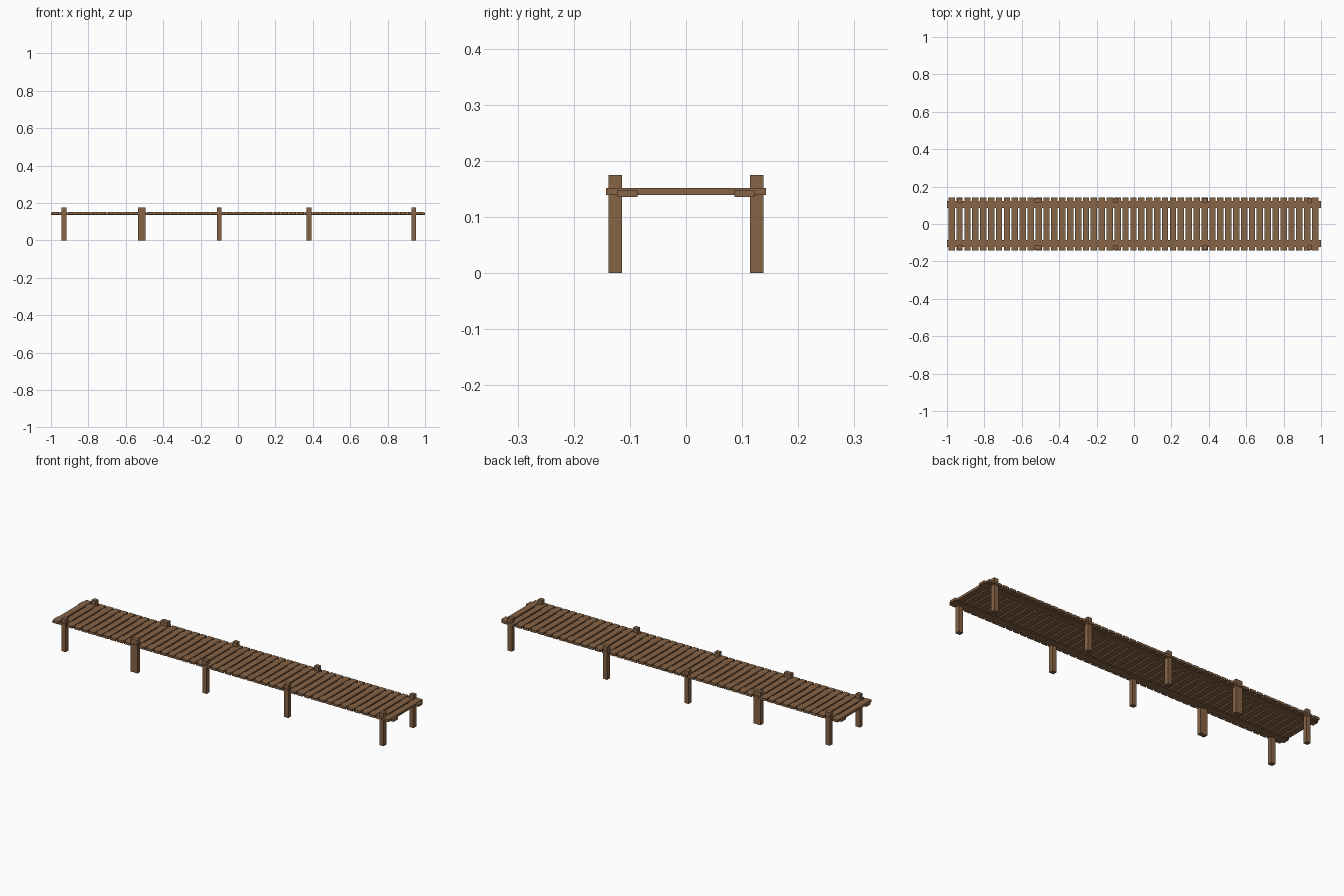
import bpy

if "Cube" in bpy.data.objects:
    bpy.data.objects.remove(bpy.data.objects["Cube"])

wood = bpy.data.materials.new("brown_wood")
wood.diffuse_color = (0.24, 0.125, 0.06, 1)
wood.use_nodes = True
wood.node_tree.nodes["Principled BSDF"].inputs["Base Color"].default_value = wood.diffuse_color


def box(name, x0, x1, y0, y1, z0, z1):
    bpy.ops.mesh.primitive_cube_add(
        size=1, location=((x0 + x1) / 2, (y0 + y1) / 2, (z0 + z1) / 2))
    ob = bpy.context.object
    ob.name = name
    ob.scale = (x1 - x0, y1 - y0, z1 - z0)
    bpy.ops.object.transform_apply(location=False, rotation=False, scale=True)
    ob.data.materials.append(wood)
    return ob


# Deck plank, repeated along the length with narrow gaps
plank = box("deck_planks", -0.992, -0.958, -0.143, 0.143, 0.139, 0.1515)
arr = plank.modifiers.new("repeat", 'ARRAY')
arr.count = 47
arr.use_relative_offset = False
arr.use_constant_offset = True
arr.constant_offset_displace = (0.04226, 0, 0)

# Posts on both sides; the second station is a wider doubled post
stations = [(-0.93, 0.025), (-0.515, 0.040), (-0.10, 0.025),
            (0.38, 0.025), (0.94, 0.025)]
for side, s in (("front", -1), ("back", 1)):
    # Long rail under the plank ends
    y0, y1 = sorted((s * 0.086, s * 0.122))
    box(side + "_rail", -1, 1, y0, y1, 0.136, 0.1485)
    y0, y1 = sorted((s * 0.1145, s * 0.138))
    for i, (x, w) in enumerate(stations):
        box(f"{side}_post_{i + 1}", x - w / 2, x + w / 2, y0, y1, 0, 0.175)
